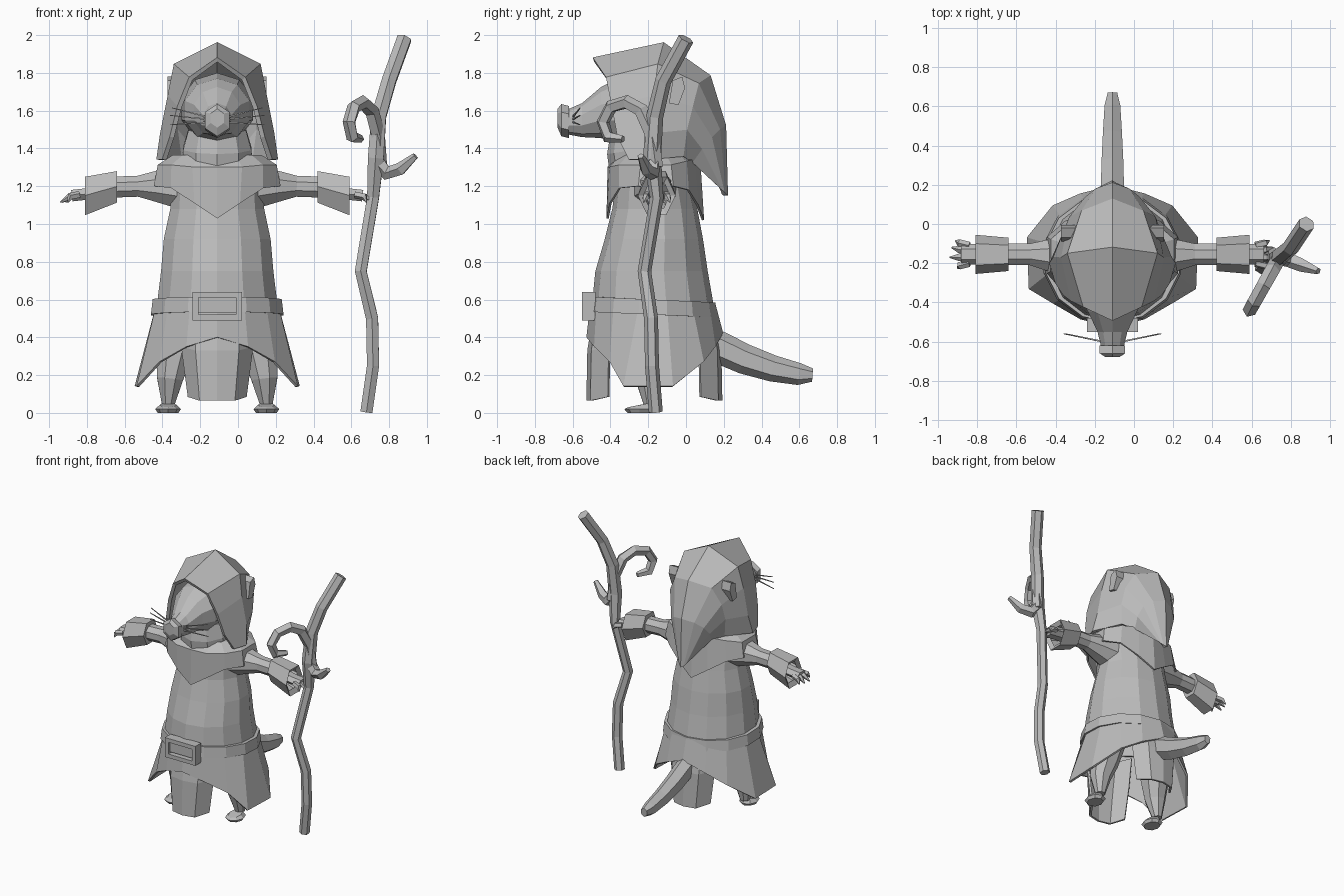
import bpy, bmesh, math
from mathutils import Vector

if "Cube" in bpy.data.objects:
    bpy.data.objects.remove(bpy.data.objects["Cube"])

CX = -0.11  # figure's own centre line
grey = bpy.data.materials.new("plain grey")
grey.diffuse_color = (0.5, 0.5, 0.5, 1)
grey.use_nodes = True
grey.node_tree.nodes["Principled BSDF"].inputs["Base Color"].default_value = grey.diffuse_color


def make(name, verts, faces, thick=0):
    me = bpy.data.meshes.new(name)
    me.from_pydata([tuple(v) for v in verts], [], faces)
    bm = bmesh.new()
    bm.from_mesh(me)
    bmesh.ops.remove_doubles(bm, verts=bm.verts, dist=0.0005)
    bmesh.ops.recalc_face_normals(bm, faces=bm.faces)
    bm.to_mesh(me)
    bm.free()
    me.materials.append(grey)
    ob = bpy.data.objects.new(name, me)
    bpy.context.collection.objects.link(ob)
    if thick:
        m = ob.modifiers.new("thickness", 'SOLIDIFY')
        m.thickness = thick
        m.offset = 0
    return ob


def loft(name, rings, closed=True, caps=(False, False), thick=0):
    n = len(rings[0])
    verts = [v for r in rings for v in r]
    faces = []
    for i in range(len(rings) - 1):
        for j in range(n if closed else n - 1):
            k = (j + 1) % n
            faces.append((i*n + j, i*n + k, (i+1)*n + k, (i+1)*n + j))
    if caps[0]:
        faces.append(tuple(range(n)))
    if caps[1]:
        faces.append(tuple(range(len(verts) - n, len(verts))))
    return make(name, verts, faces, thick)


def full(half):
    """front-centre to back-centre half ring -> closed symmetric ring"""
    return ([(CX + x, y, z) for x, y, z in half]
            + [(CX - x, y, z) for x, y, z in half[-2:0:-1]])


def strip(half):
    """centre-to-side half section -> open symmetric section"""
    return ([(CX - x, y, z) for x, y, z in half[:0:-1]]
            + [(CX + x, y, z) for x, y, z in half])


def oval(z, rx, yf, yb, tilt=0):
    c, r = (yf + yb) / 2, (yb - yf) / 2
    a = [math.radians(-90 + 180 * i / 7) for i in range(8)]
    return full([(rx * math.cos(t), c + r * math.sin(t), z - tilt * math.sin(t)) for t in a])


def tube(name, pts, radii, n=6, flat=1.0, spin=0.5):
    pts = [Vector(p) for p in pts]
    rings, u = [], None
    for i, p in enumerate(pts):
        t = (pts[min(i+1, len(pts)-1)] - pts[max(i-1, 0)]).normalized()
        if u is None:
            u = t.cross(Vector((0, 1, 0)) if abs(t.y) < 0.8 else Vector((1, 0, 0)))
        u = (u - t * u.dot(t)).normalized()
        w = t.cross(u)
        r = radii[i]
        rings.append([p + r * (u * math.cos(a) + w * flat * math.sin(a))
                      for a in [2 * math.pi * (j + spin) / n for j in range(n)]])
    return loft(name, rings, True, (True, True))


def box(name, x0, x1, y0, y1, z0, z1):
    return loft(name, [[(x0, y0, z), (x1, y0, z), (x1, y1, z), (x0, y1, z)] for z in (z0, z1)],
                True, (True, True))


# robe body
loft("robe", [oval(0.55, 0.33, -0.50, 0.15), oval(0.75, 0.305, -0.48, 0.115),
              oval(0.92, 0.29, -0.43, 0.09), oval(1.08, 0.255, -0.39, 0.06),
              oval(1.25, 0.25, -0.37, 0.02)], caps=(False, True))

# skirt with high front and back slits
hem = full([(0, -.52, .40), (.16, -.48, .35), (.30, -.40, .27), (.42, -.33, .14),
            (.43, -.07, .14), (.30, .09, .27), (.16, .15, .35), (0, .19, .42)])
loft("skirt", [oval(0.57, 0.325, -0.50, 0.15), hem], thick=0.015)

# hanging panels under the skirt
for name, s, c in (("front_panel", -1, -0.17), ("back_panel", 1, -0.165)):
    def row(z, w, d):
        return strip([(0, c + s*d, z), (w*.6, c + s*(d - .02), z), (w, c + s*(d - .11), z + .02)])
    loft(name, [row(0.55, .18, .31), row(0.33, .185, .345), row(0.065, .15, .35)],
         closed=False, thick=0.015)

# belt and buckle
loft("belt", [oval(z, rx, yf, yb, .015) for z, rx, yf, yb in
              ((.52, .32, -.49, .13), (.52, .36, -.515, .165), (.60, .35, -.505, .155), (.60, .31, -.48, .12))])
box("buckle_plate", CX - .11, CX + .11, -.53, -.47, .53, .61)
for z in (.49, .61):
    box("buckle_bar", CX - .13, CX + .13, -.55, -.48, z, z + .03)
for x in (-.13, .10):
    box("buckle_side", CX + x, CX + x + .03, -.55, -.48, .50, .63)

# shoulder mantle, pointed front and back
low = [(0, -.415, 1.03), (.12, -.40, 1.11), (.24, -.35, 1.19), (.33, -.25, 1.20),
       (.33, -.07, 1.20), (.24, .01, 1.18), (.12, .06, 1.10), (0, .09, 1.02)]
top = [(0, -.41, 1.30), (.13, -.40, 1.30), (.24, -.35, 1.31), (.31, -.24, 1.31),
       (.31, -.08, 1.31), (.22, .0, 1.33), (.1, .04, 1.34), (0, .07, 1.35)]
neck = [(x * .75, -.17 + (y + .17) * .75, 1.36) for x, y, z in top]
loft("mantle", [full(low), full(top), full(neck)], caps=(False, True), thick=0.012)

# hood, from the face rim back to the hanging tip
hood = [
    [(0, -.49, 1.87), (.14, -.42, 1.77), (.20, -.39, 1.62), (.24, -.36, 1.46), (.28, -.30, 1.34)],
    [(0, -.12, 1.95), (.22, -.15, 1.84), (.25, -.17, 1.68), (.29, -.17, 1.48), (.31, -.20, 1.34)],
    [(0, .12, 1.78), (.15, .06, 1.74), (.21, .03, 1.62), (.22, .0, 1.50), (.20, -.02, 1.36)],
    [(0, .20, 1.52), (.08, .17, 1.50), (.13, .13, 1.46), (.14, .08, 1.40), (.12, .03, 1.33)],
    [(0, .21, 1.15), (.012, .20, 1.16), (.02, .195, 1.17), (.02, .19, 1.18), (.015, .185, 1.19)]]
loft("hood", [strip(h) for h in hood], closed=False, thick=0.025)

# head with long snout, nose, neck
def section(y, zc, rx, rz, n=10):
    return [(CX + rx * math.sin(2*math.pi*j/n), y, zc + rz * math.cos(2*math.pi*j/n)) for j in range(n)]

loft("head", [section(-.63, 1.54, .06, .065), section(-.55, 1.55, .08, .09),
              section(-.45, 1.59, .13, .135), section(-.36, 1.60, .18, .17),
              section(-.18, 1.61, .20, .19), section(-.02, 1.60, .14, .14)], caps=(True, True))
loft("nose", [section(-.68, 1.56, .04, .05, 6), section(-.66, 1.55, .075, .085, 6),
              section(-.62, 1.54, .075, .085, 6)], caps=(True, True))
tube("neck", [(CX, -.2, 1.25), (CX, -.23, 1.40), (CX, -.24, 1.50)], [.2, .19, .16], 10)

# open staff with crook and twig
tube("staff", [(.68, -.16, .005), (.715, -.18, .25), (.71, -.185, .50), (.65, -.22, .75), (.715, -.155, 1.14),
               (.73, -.18, 1.35), (.745, -.165, 1.57), (.80, -.12, 1.76), (.88, 0, 1.98)],
     [.037, .037, .037, .036, .036, .048, .045, .043, .043], 6)
tube("staff_crook", [(.75 - .16*s, -.16 - .28*s, z) for s, z in
                     ((0, 1.30), (.08, 1.48), (.27, 1.60), (.55, 1.645), (.85, 1.62),
                      (1.0, 1.54), (.9, 1.46), (.62, 1.45))],
     [.04, .04, .04, .038, .037, .036, .034, .02], 5)
tube("staff_twig", [(.74, -.17, 1.33), (.79, -.18, 1.27), (.86, -.21, 1.29), (.94, -.24, 1.36)],
     [.04, .04, .036, .018], 5)

# tail
tube("tail", [(CX, .05, .40), (CX, .18, .345), (CX, .31, .285), (CX, .46, .235), (CX, .60, .205), (CX, .67, .20)],
     [.085, .085, .08, .07, .058, .035], 6, 0.8, 0)

# paired parts
for s, side in ((-1, "left"), (1, "right")):
    def X(d):
        return CX + s * d
    tube(side + "_sleeve", [(X(.16), -.165, 1.19), (X(.32), -.16, 1.20), (X(.42), -.155, 1.2), (X(.56), -.155, 1.195)],
         [.13, .09, .06, .06], 8)
    cuff = []  # flared open cuff
    for d, zc, rz, ry in ((.53, 1.19, .05, .05), (.53, 1.19, .09, .085), (.70, 1.14, .11, .10), (.68, 1.145, .075, .07)):
        cuff.append([(X(d), -.155 + ry * b, zc + rz * a) for a, b in
                     ((1, .55), (1, -.55), (.1, -1), (-.85, -.5), (-.85, .5), (.1, 1))])
    loft(side + "_cuff", cuff)
    tube(side + "_palm", [(X(.55), -.155, 1.18), (X(.68), -.155, 1.16), (X(.77), -.155, 1.15)],
         [.045, .035, .035], 6, 1.5)
    for y0, y1, d in ((-.11, -.085, .80), (-.14, -.12, .82), (-.17, -.17, .83), (-.20, -.225, .79)):
        tube(side + "_finger", [(X(.73), y0, 1.155), (X(.78), (y0 + y1)/2, 1.145), (X(d), y1, 1.115)],
             [.02, .02, .004], 5)
    # leg and foot
    tube(side + "_leg", [(X(.20), -.16, .48), (X(.23), -.18, .30), (X(.25), -.20, .18), (X(.26), -.19, .04)],
         [.12, .10, .075, .035], 8)
    foot = [[(X(.26 + rx * math.cos(a)), -.245 + ry * math.sin(a), z + dz * math.sin(a))
             for a in [math.pi * j / 4 for j in range(8)]]
            for z, rx, ry, dz in ((.0, .055, .065, 0), (.02, .068, .082, 0), (.042, .045, .06, .012))]
    loft(side + "_foot", foot, True, (True, True))
    # ear poking through the hood
    ear = [(-.09, 1.64), (-.07, 1.76), (-.02, 1.78), (-.005, 1.72), (-.04, 1.63)]
    loft(side + "_ear", [[(X(.18), y, z) for y, z in ear], [(X(.262), y, z) for y, z in ear]], True, (True, True))
    # whiskers
    for dz, d in ((.07, .24), (.03, .25), (-.02, .25)):
        tube(side + "_whisker", [(X(.05), -.60, 1.545 + dz * .3), (X(d), -.56, 1.545 + dz)], [.006, .003], 4)
